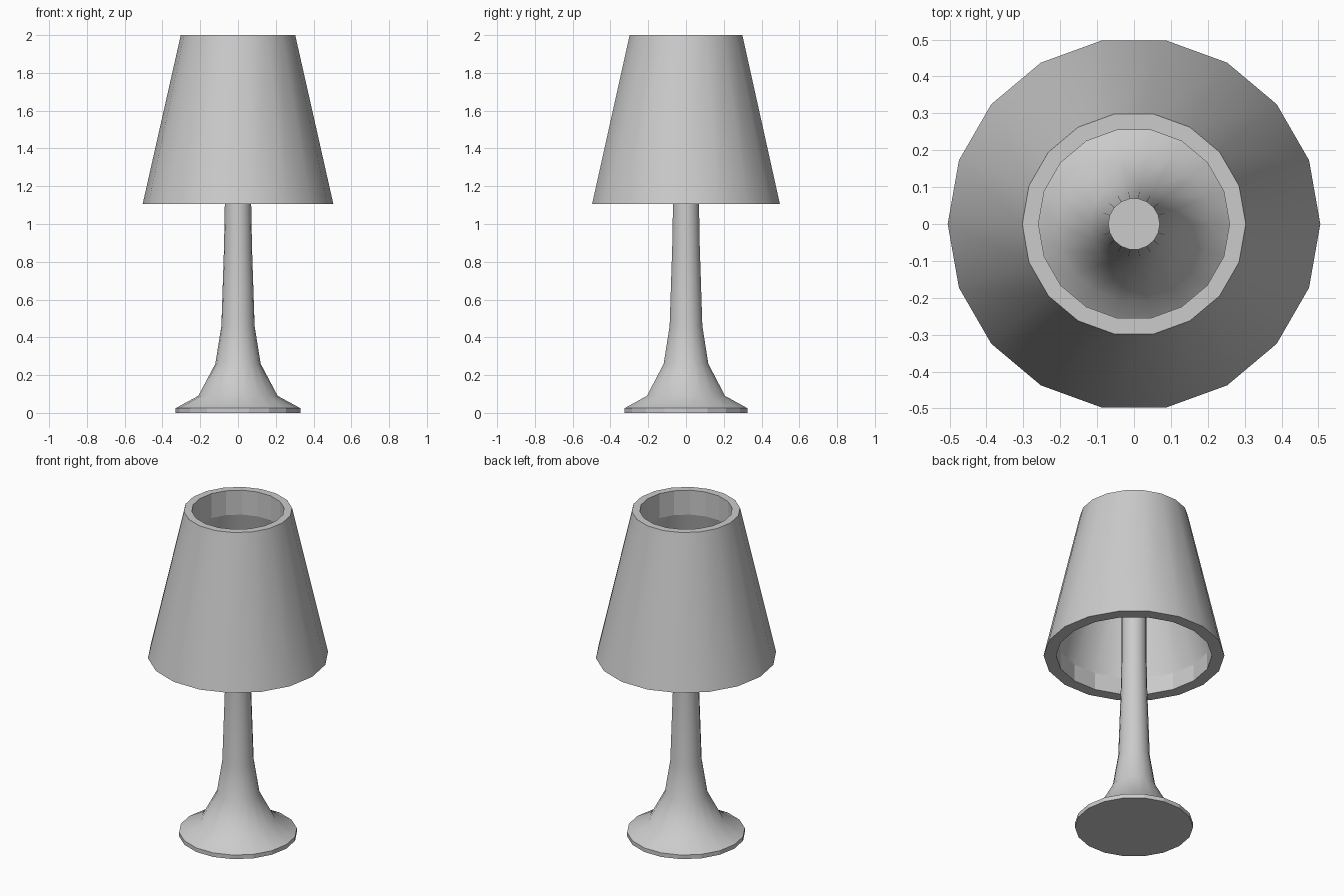
import bpy, bmesh
from math import cos, sin, tau

if "Cube" in bpy.data.objects:
    bpy.data.objects.remove(bpy.data.objects["Cube"])

SIDES = 18


def lathe(name, profile, closed, flat_bands):
    """Spin an (r, z) profile about z; closed joins the ends, otherwise cap them."""
    bm = bmesh.new()
    rings = [[bm.verts.new((r * cos(tau * i / SIDES), r * sin(tau * i / SIDES), z))
              for i in range(SIDES)] for r, z in profile]
    for k in range(len(rings) if closed else len(rings) - 1):
        a, b = rings[k], rings[(k + 1) % len(rings)]
        for i in range(SIDES):
            j = (i + 1) % SIDES
            face = bm.faces.new((a[i], a[j], b[j], b[i]))
            face.smooth = k not in flat_bands
    if not closed:
        bm.faces.new(rings[0])
        bm.faces.new(rings[-1])
    bmesh.ops.recalc_face_normals(bm, faces=bm.faces[:])
    # Crisp edges at rims and along flat bands
    for e in bm.edges:
        if len(e.link_faces) == 2 and e.calc_face_angle() > 0.7:
            e.smooth = False
    mesh = bpy.data.meshes.new(name)
    bm.to_mesh(mesh)
    bm.free()
    obj = bpy.data.objects.new(name, mesh)
    bpy.context.collection.objects.link(obj)
    return obj


# Flared foot and slim stem
lathe("lamp_stand", [(0.33, 0), (0.33, 0.025), (0.21, 0.09), (0.12, 0.26),
                     (0.088, 0.46), (0.074, 0.88), (0.07, 1.1), (0.07, 1.5)],
      closed=False, flat_bands={0})

# Thick tapered shade with straight inner lips at both ends
lathe("lamp_shade", [(0.505, 1.105), (0.303, 2.0), (0.259, 2.0),
                     (0.259, 1.85), (0.435, 1.21), (0.435, 1.105)],
      closed=True, flat_bands={1, 2, 4, 5})
